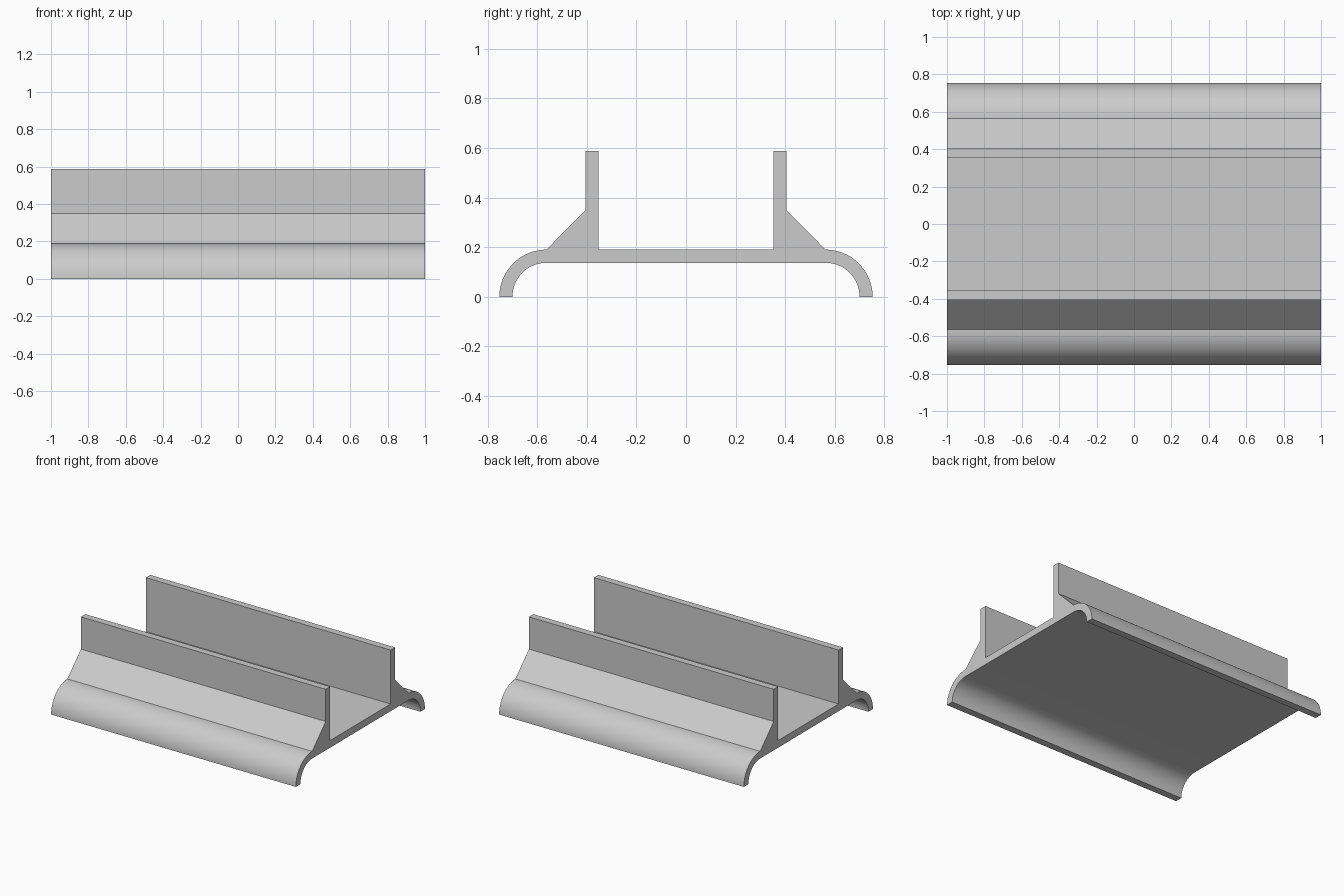
import bpy, bmesh, math

cube = bpy.data.objects.get("Cube")
if cube:
    bpy.data.objects.remove(cube, do_unlink=True)

# Plain grey material
grey = bpy.data.materials.new("light_grey")
grey.use_nodes = True
colour = (0.6, 0.6, 0.6, 1)
grey.diffuse_color = colour
grey.node_tree.nodes["Principled BSDF"].inputs["Base Color"].default_value = colour

LENGTH = 2.0
BEND_Y = 0.563           # centre of each rounded lip
OUTER, INNER = 0.19, 0.137
WALL_IN, WALL_OUT = 0.353, 0.405
WALL_TOP, BRACE_TOP = 0.588, 0.35
STEPS = 24


def arc(radius, start, end):
    """Points along a lip bend, angles in degrees."""
    angles = [math.radians(start + (end - start) * i / STEPS) for i in range(STEPS + 1)]
    return [(BEND_Y + radius * math.cos(a), radius * math.sin(a)) for a in angles]


# Half profile: upright wall, sloping brace, rounded lip
half = [(WALL_IN, OUTER), (WALL_IN, WALL_TOP), (WALL_OUT, WALL_TOP), (WALL_OUT, BRACE_TOP)]
half += arc(OUTER, 90, 0) + arc(INNER, 0, 90)
profile = half + [(-y, z) for y, z in reversed(half)]

# Sweep the profile along x
bm = bmesh.new()
end_cap = bm.faces.new([bm.verts.new((-LENGTH / 2, y, z)) for y, z in profile])
swept = bmesh.ops.extrude_face_region(bm, geom=[end_cap], use_keep_orig=True)
moved = [v for v in swept["geom"] if isinstance(v, bmesh.types.BMVert)]
bmesh.ops.translate(bm, verts=moved, vec=(LENGTH, 0, 0))
bmesh.ops.recalc_face_normals(bm, faces=bm.faces)

mesh = bpy.data.meshes.new("channel_rail")
bm.to_mesh(mesh)
bm.free()
mesh.materials.append(grey)
rail = bpy.data.objects.new("channel_rail", mesh)
bpy.context.collection.objects.link(rail)

# Smooth lips with crisp edges elsewhere
bpy.ops.object.select_all(action="DESELECT")
rail.select_set(True)
bpy.context.view_layer.objects.active = rail
bpy.ops.object.shade_smooth_by_angle(angle=math.radians(30))
